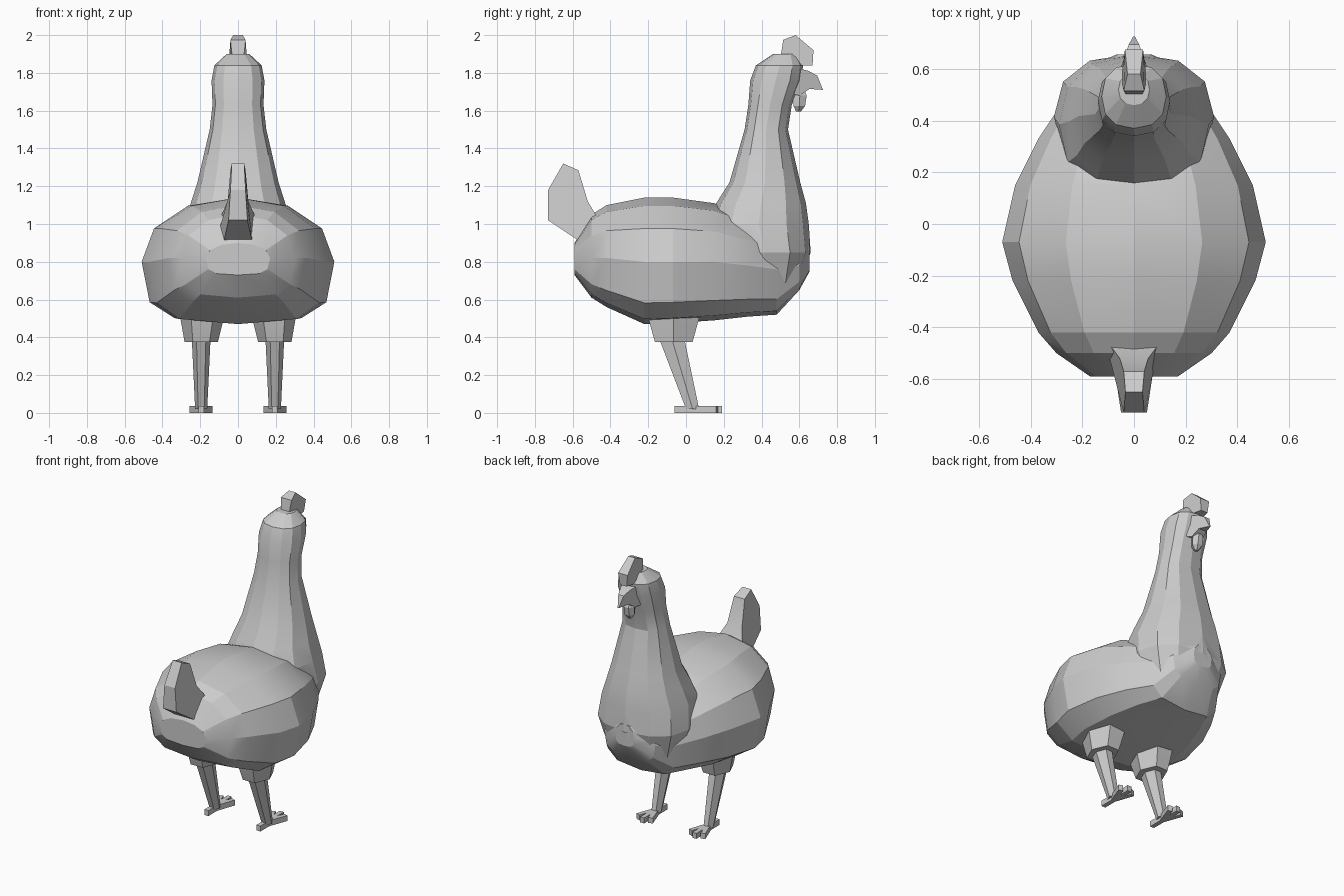
import bpy, bmesh
from math import cos, sin, pi, radians, copysign
from mathutils import Vector

if "Cube" in bpy.data.objects:
    bpy.data.objects.remove(bpy.data.objects["Cube"])


def spow(v, p):
    return copysign(abs(v) ** p, v) if abs(v) > 1e-6 else 0.0


def shade(ob, angle):
    ob.data.shade_smooth()
    ob.data.set_sharp_from_angle(angle=radians(angle))


def finish(name, bm, angle=18):
    bmesh.ops.recalc_face_normals(bm, faces=bm.faces)
    me = bpy.data.meshes.new(name)
    bm.to_mesh(me)
    bm.free()
    ob = bpy.data.objects.new(name, me)
    bpy.context.collection.objects.link(ob)
    shade(ob, angle)
    return ob


def add_loft(bm, rings):
    vs = [[bm.verts.new(p) for p in r] for r in rings]
    n = len(vs[0])
    for a, b in zip(vs, vs[1:]):
        for i in range(n):
            j = (i + 1) % n
            bm.faces.new((a[i], a[j], b[j], b[i]))
    bm.faces.new(vs[0])
    bm.faces.new(vs[-1])


def plate(name, pts):
    """Side profile of (y, z, half width), symmetric about x = 0."""
    bm = bmesh.new()
    add_loft(bm, [[(s * w, y, z) for y, z, w in pts] for s in (-1, 1)])
    return finish(name, bm)


def body_ring(y, w, top, mid, bot):
    pts = []
    for k in range(12):
        a = k * pi / 6
        c, s = cos(a), sin(a)
        p = 0.95 if s > 0 else 0.6
        h = top - mid if s > 0 else mid - bot
        pts.append((w * spow(c, p), y, mid + h * spow(s, p)))
    return pts


def flat_ring(cx, z, back, front, w, n=12, p=0.85, turn=0.0):
    cy, h = (back + front) / 2, (front - back) / 2
    return [(cx + w * spow(cos(a), p), cy + h * spow(sin(a), p), z)
            for a in (2 * pi * (k + turn) / n for k in range(n))]


# Body: sections from rump to breast
bm = bmesh.new()
add_loft(bm, [body_ring(*r) for r in (
    (-0.59, 0.17, 0.90, 0.82, 0.73), (-0.50, 0.30, 1.05, 0.82, 0.61),
    (-0.42, 0.37, 1.10, 0.82, 0.56), (-0.22, 0.47, 1.14, 0.80, 0.47),
    (-0.07, 0.51, 1.14, 0.80, 0.475), (0.15, 0.46, 1.11, 0.80, 0.49),
    (0.33, 0.37, 1.04, 0.78, 0.51), (0.48, 0.27, 0.97, 0.76, 0.52),
    (0.60, 0.19, 0.92, 0.78, 0.65), (0.655, 0.07, 0.90, 0.82, 0.75))])
body = finish("body", bm)

# Neck and head: sections from breast to crown
bm = bmesh.new()
add_loft(bm, [flat_ring(0, *r) for r in (
    (0.66, 0.25, 0.60, 0.25), (0.85, 0.17, 0.66, 0.31),
    (1.00, 0.12, 0.65, 0.29), (1.11, 0.16, 0.635, 0.25),
    (1.22, 0.23, 0.605, 0.215), (1.50, 0.31, 0.54, 0.15),
    (1.63, 0.33, 0.56, 0.135), (1.76, 0.34, 0.61, 0.14),
    (1.84, 0.37, 0.62, 0.125), (1.90, 0.46, 0.58, 0.06))])
neck = finish("neck", bm)

# Merge neck into body
mod = body.modifiers.new("merge", 'BOOLEAN')
mod.operation = 'UNION'
mod.solver = 'EXACT'
mod.object = neck
bpy.context.view_layer.objects.active = body
bpy.ops.object.modifier_apply(modifier=mod.name)
bpy.data.objects.remove(neck)
shade(body, 18)

# Tail, comb, beak and wattle
plate("tail", [(-0.73, 1.02, 0.05), (-0.73, 1.18, 0.04), (-0.65, 1.32, 0.033),
               (-0.57, 1.285, 0.04), (-0.52, 1.12, 0.055), (-0.46, 1.02, 0.10),
               (-0.46, 0.93, 0.11), (-0.565, 0.91, 0.075)])
plate("comb", [(0.50, 1.88, 0.03), (0.515, 1.975, 0.04), (0.58, 2.0, 0.025),
               (0.675, 1.92, 0.035), (0.67, 1.84, 0.025), (0.56, 1.84, 0.05)])
plate("beak", [(0.57, 1.83, 0.06), (0.65, 1.81, 0.035), (0.695, 1.785, 0.02),
               (0.725, 1.71, 0.004), (0.655, 1.715, 0.03), (0.60, 1.68, 0.04),
               (0.55, 1.69, 0.07)])
bm = bmesh.new()
add_loft(bm, [flat_ring(0, z, b, f, w, 6, 1) for z, b, f, w in (
    (1.595, 0.58, 0.61, 0.012), (1.625, 0.565, 0.635, 0.035),
    (1.68, 0.56, 0.645, 0.035), (1.72, 0.57, 0.625, 0.02))])
finish("wattle", bm)


def toe(bm, tip, w):
    base, tip = Vector((0.195, 0.035, 0)), Vector(tip)
    side = (tip - base).cross(Vector((0, 0, 1))).normalized() * w
    add_loft(bm, [[c + s * side + Vector((0, 0, z))
                   for s, z in ((-1, 0.005), (1, 0.005), (1, 0.042), (-1, 0.042))]
                  for c in (base, tip)])


# Legs: thigh, shank and toes, mirrored
parts = {}
for name, n, rings in (
        ("thighs", 6, ((0.19, 0.56, -0.23, 0.10, 0.125),
                       (0.19, 0.50, -0.22, 0.09, 0.115),
                       (0.195, 0.375, -0.18, 0.05, 0.088))),
        ("shanks", 6, ((0.195, 0.40, -0.155, 0.0, 0.05),
                       (0.195, 0.02, -0.005, 0.075, 0.032)))):
    bm = bmesh.new()
    add_loft(bm, [flat_ring(*r, n, 1) for r in rings])
    parts[name] = finish(name, bm)
bm = bmesh.new()
for tip in ((0.15, 0.165, 0), (0.195, 0.19, 0), (0.243, 0.165, 0), (0.195, -0.06, 0)):
    toe(bm, tip, 0.015)
for v in bm.verts:
    v.co.z -= 0.005
parts["feet"] = finish("feet", bm)
for ob in parts.values():
    ob.modifiers.new("mirror", 'MIRROR')
